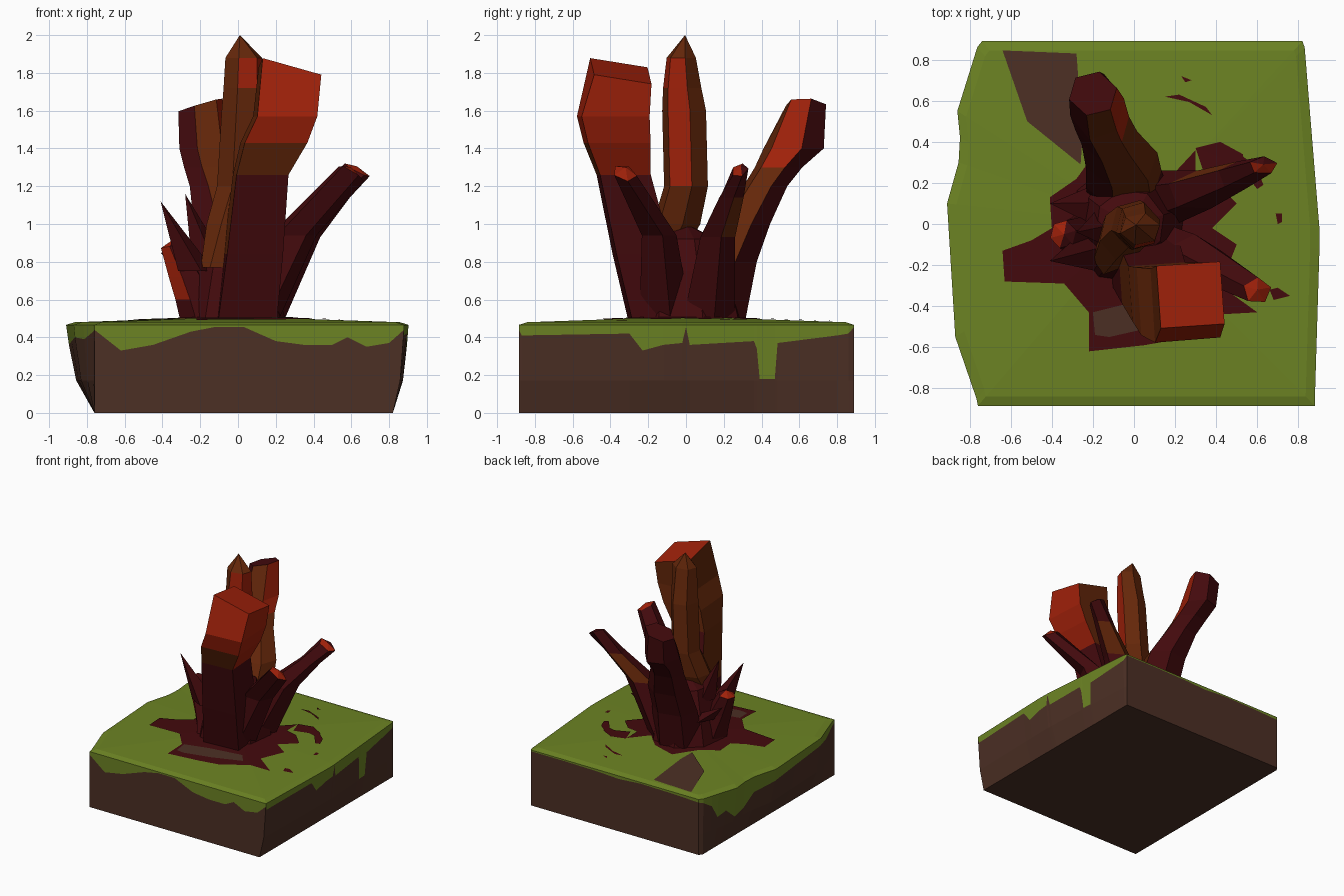
import bpy, bmesh, math

if "Cube" in bpy.data.objects:
    bpy.data.objects.remove(bpy.data.objects["Cube"])

def material(name, rgb):
    m = bpy.data.materials.new(name)
    m.diffuse_color = (*rgb, 1)
    m.use_nodes = True
    m.node_tree.nodes["Principled BSDF"].inputs["Base Color"].default_value = m.diffuse_color
    return m

MATS = [material("dirt brown", (0.072, 0.029, 0.018)),
        material("grass green", (0.150, 0.228, 0.017)),
        material("dark crimson", (0.056, 0.003, 0.004)),
        material("rust", (0.128, 0.020, 0.003)),
        material("bright red", (0.350, 0.015, 0.003))]
DIRT, GRASS, DARK, RUST, RED = range(5)

def finish(name, bm, rule=None):
    """Turn a bmesh into an object; rule(centre, normal) gives the colour."""
    bmesh.ops.recalc_face_normals(bm, faces=bm.faces)
    bm.normal_update()
    if rule:
        for f in bm.faces:
            f.material_index = rule(f.calc_center_median(), f.normal)
    me = bpy.data.meshes.new(name)
    bm.to_mesh(me)
    bm.free()
    for m in MATS:
        me.materials.append(m)
    ob = bpy.data.objects.new(name, me)
    bpy.context.collection.objects.link(ob)
    return ob

def bridge(bm, a, b, mat=0):
    for i in range(len(a)):
        j = (i + 1) % len(a)
        bm.faces.new((a[i], a[j], b[j], b[i])).material_index = mat

def interp(pts, t):
    for (a, u), (b, v) in zip(pts, pts[1:]):
        if t <= b:
            return u + (v - u) * (t - a) / (b - a)
    return pts[-1][1]

# ---- ground block: dirt walls with a dripping grass edge
right_x = [(-.87, .88), (-.05, .905), (.87, .83)]
left_x = [(-.87, -.76), (-.55, -.87), (.1, -.91), (.35, -.84), (.55, -.86), (.87, -.76)]
front = [(-.76, .44), (-.62, .33), (-.45, .36), (-.25, .43), (-.12, .455), (.03, .455),
         (.2, .38), (.35, .36), (.5, .36), (.58, .40), (.68, .35), (.8, .37), (.88, .44)]
right = [(-.87, .41), (-.3, .42), (-.23, .33), (-.12, .36), (-.02, .37), (0, .455), (.02, .36),
         (.36, .38), (.375, .34), (.39, .18), (.47, .18), (.485, .37), (.8, .41), (.86, .42)]
back = [(-.74, .44), (-.5, .45), (-.2, .455), (0, .44), (.2, .45), (.5, .455), (.82, .455)]
left = [(-.85, .43), (-.7, .39), (-.55, .40), (-.2, .38), (.1, .36), (.3, .33), (.42, .24),
        (.55, .22), (.64, .30), (.72, .27), (.78, .38), (.86, .43)]
edge = [(x, -.885, z) for x, z in front] + [(interp(right_x, y), y, z) for y, z in right] \
     + [(x, .89, z) for x, z in reversed(back)] + [(interp(left_x, y), y, z) for y, z in reversed(left)]

def wall_point(x, y, z):
    """The sides taper in towards the foot."""
    f = interp([(0, 1), (.2, .25), (.465, 0)], z)
    return (x + (max(-.76, min(.82, x)) - x) * f, y, z)

bm = bmesh.new()
foot = [bm.verts.new(wall_point(x, y, 0)) for x, y, z in edge]
mid = [bm.verts.new(wall_point(x, y, .172)) for x, y, z in edge]
drip = [bm.verts.new(wall_point(x, y, z)) for x, y, z in edge]
rim = [bm.verts.new(wall_point(x, y, .466)) for x, y, z in edge]
lawn = [bm.verts.new((x * .95, y * .95, .48)) for x, y, z in edge]
peak = bm.verts.new((0, 0, .51))
bridge(bm, foot, mid, DIRT)
bridge(bm, mid, drip, DIRT)
bridge(bm, drip, rim, GRASS)
bridge(bm, rim, lawn, GRASS)
for i in range(len(lawn)):
    bm.faces.new((lawn[i - 1], lawn[i], peak)).material_index = GRASS
bm.faces.new(foot[::-1]).material_index = DIRT
finish("ground_block", bm)

# ---- flat patches lying on the lawn
def patch(name, pts, mat, centre=None, lift=.005):
    bm = bmesh.new()
    z = lambda x, y: .51 - .03 * max(abs(x) / .84, abs(y) / .84) + lift
    n = len(pts)
    cx, cy = centre or (sum(p[0] for p in pts) / n, sum(p[1] for p in pts) / n)
    c = bm.verts.new((cx, cy, z(cx, cy)))
    vs = [bm.verts.new((x, y, z(x, y))) for x, y in pts]
    for i in range(n):
        bm.faces.new((vs[i - 1], vs[i], c)).material_index = mat
    finish(name, bm)

patch("bare_earth", [(-.64, .845), (-.52, .5), (-.26, .29), (-.25, .43), (-.28, .83)], DIRT)
patch("crimson_stain", [(-.64, -.13), (-.63, -.28), (-.34, -.29), (-.22, -.43), (-.22, -.62), (.05, -.59),
      (.22, -.56), (.42, -.44), (.6, -.43), (.42, -.3), (.5, -.1), (.38, -.02), (.5, .1), (.4, .2),
      (.3, .22), (.3, .36), (.17, .22), (.05, .34), (-.15, .4), (-.28, .22),
      (-.41, .13), (-.4, -.02), (-.5, -.08)], DARK, (0, 0))
patch("earth_in_stain", [(-.2, -.43), (-.19, -.54), (-.12, -.55), (.1, -.5), (.34, -.42), (.28, -.34), (0, -.38)],
      DIRT, lift=.009)
for i, pts in enumerate([[(.15, .62), (.24, .62), (.38, .53), (.35, .57), (.22, .63)],
                         [(.69, .05), (.70, 0), (.72, .01), (.72, .05)],
                         [(.23, .72), (.25, .69), (.28, .70)],
                         [(.66, -.32), (.7, -.31), (.76, -.35), (.68, -.37)],
                         [(.3, .37), (.34, .25), (.46, .29), (.54, .27), (.53, .34), (.42, .40)],
                         [(.53, .33), (.52, .27), (.6, .17), (.63, .19), (.6, .27)]]):
    patch("splash_%d" % i, pts, DARK)

# ---- crystals: lofts through sections (x, y, z, rx, ry[, tilt_x, tilt_y])
def crystal(name, sections, rule, sides=6, phase=15, tip=None):
    bm = bmesh.new()
    rings = []
    for x, y, z, rx, ry, *tilt in sections:
        tx, ty = tilt or (0, 0)
        ring = []
        for k in range(sides):
            a = math.radians(phase) + k * math.tau / sides
            dx, dy = rx * math.cos(a), ry * math.sin(a)
            ring.append(bm.verts.new((x + dx, y + dy, z + tx * dx + ty * dy)))
        rings.append(ring)
    for a, b in zip(rings, rings[1:]):
        bridge(bm, a, b)
    bm.faces.new(rings[0][::-1])
    if tip:
        t = bm.verts.new(tip)
        for i in range(sides):
            bm.faces.new((rings[-1][i - 1], rings[-1][i], t))
    else:
        bm.faces.new(rings[-1])
    finish(name, bm, rule)

dark = lambda c, n: DARK

crystal("crystal_trunk", [(-.03, .01, .49, .29, .31), (-.02, 0, .75, .23, .25), (-.02, 0, .92, .17, .17)],
        dark, 8, tip=(-.02, 0, 1.0))

def tall_rule(c, n):
    if n.x > .8 and c.z > 1.2 or n.y < -.4 and c.z > 1.72 and n.x > 0 and c.z < 1.9:
        return RED
    return RUST

crystal("tall_crystal", [(-.13, -.15, .77, .07, .1), (-.06, -.05, 1.0, .11, .13), (.0, 0, 1.2, .115, .12),
                         (.02, -.01, 1.6, .11, .12), (.025, -.02, 1.72, .105, .105),
                         (.03, -.025, 1.88, .1, .08)], tall_rule, tip=(.01, -.005, 2.0))

def front_rule(c, n):
    """Boxy crystal: red front, right and cap; rust left, back and lower front."""
    if n.x < -.7 and n.z < .6:
        return RUST if c.z > .9 else DARK
    if c.z < 1.25:
        return DARK
    if n.y > .7 and n.z < .6:
        return RUST
    return RUST if n.y < -.6 and c.z < 1.4 else RED

crystal("front_crystal", [(.04, -.14, .49, .22, .22), (.08, -.23, .84, .21, .21), (.12, -.33, 1.26, .195, .19),
                          (.19, -.365, 1.43, .235, .235), (.25, -.385, 1.57, .225, .255),
                          (.275, -.345, 1.81, .22, .215, -.27, -.18)], front_rule, 4, 49)

def back_rule(c, n):
    if n.x > .1 and n.y < .5 and c.z > .7:
        return RED if 1.3 < c.z and n.z < .6 and n.x > .5 else RUST
    return RUST if n.y < -.5 and c.z > 1.2 and n.x > -.4 else DARK

crystal("back_crystal", [(-.03, .14, .49, .2, .18), (-.05, .22, .8, .19, .16), (-.06, .31, 1.0, .18, .14),
                         (-.12, .42, 1.2, .14, .12), (-.155, .49, 1.3, .135, .13), (-.18, .57, 1.4, .135, .165),
                         (-.2, .635, 1.63, .12, .11, .3, -.05)], back_rule)

# two slender crystals leaning right, with coloured ends
def right_back_rule(c, n):
    if n.z > .55 and c.z > 1.25 and c.y < .3:
        return RED
    return RUST if n.y > .5 and .95 < c.z < 1.15 else DARK
crystal("right_back_crystal", [(.08, .11, .49, .17, .15), (.3, .16, .93, .14, .10), (.5, .235, 1.14, .095, .07),
                               (.63, .285, 1.285, .07, .045, -.5, .2)], right_back_rule, 5,
        tip=(.63, .29, 1.305))
end_rule = lambda c, n: RED if n.z > .55 and c.z > 1.25 else DARK
crystal("right_front_crystal", [(.06, -.12, .49, .16, .15), (.29, -.15, .94, .13, .10),
                                (.6, -.325, 1.27, .07, .065, -.6, -.2)], end_rule, 5,
        tip=(.6, -.32, 1.3))

# small crystal and thorns on the left
def left_rule(c, n):
    return RED if n.x < -.4 and n.y < -.3 and c.z > .6 or n.z > .5 and c.x < -.35 else DARK
crystal("left_crystal", [(-.19, -.06, .49, .12, .17), (-.225, -.06, .6, .11, .13), (-.27, -.06, .72, .1, .1),
                         (-.345, -.05, .885, .065, .07, .2, 0)], left_rule, 6, tip=(-.34, -.05, .92))
for i, (base, r, tip) in enumerate([((-.22, -.13, .75), .1, (-.41, -.18, 1.12)),
                                    ((-.16, -.02, .82), .09, (-.28, -.04, 1.16)),
                                    ((-.2, .08, .7), .1, (-.41, .1, .85))]):
    crystal("thorn_%d" % i, [(*base, r, r)], dark, 4, tip=tip)
